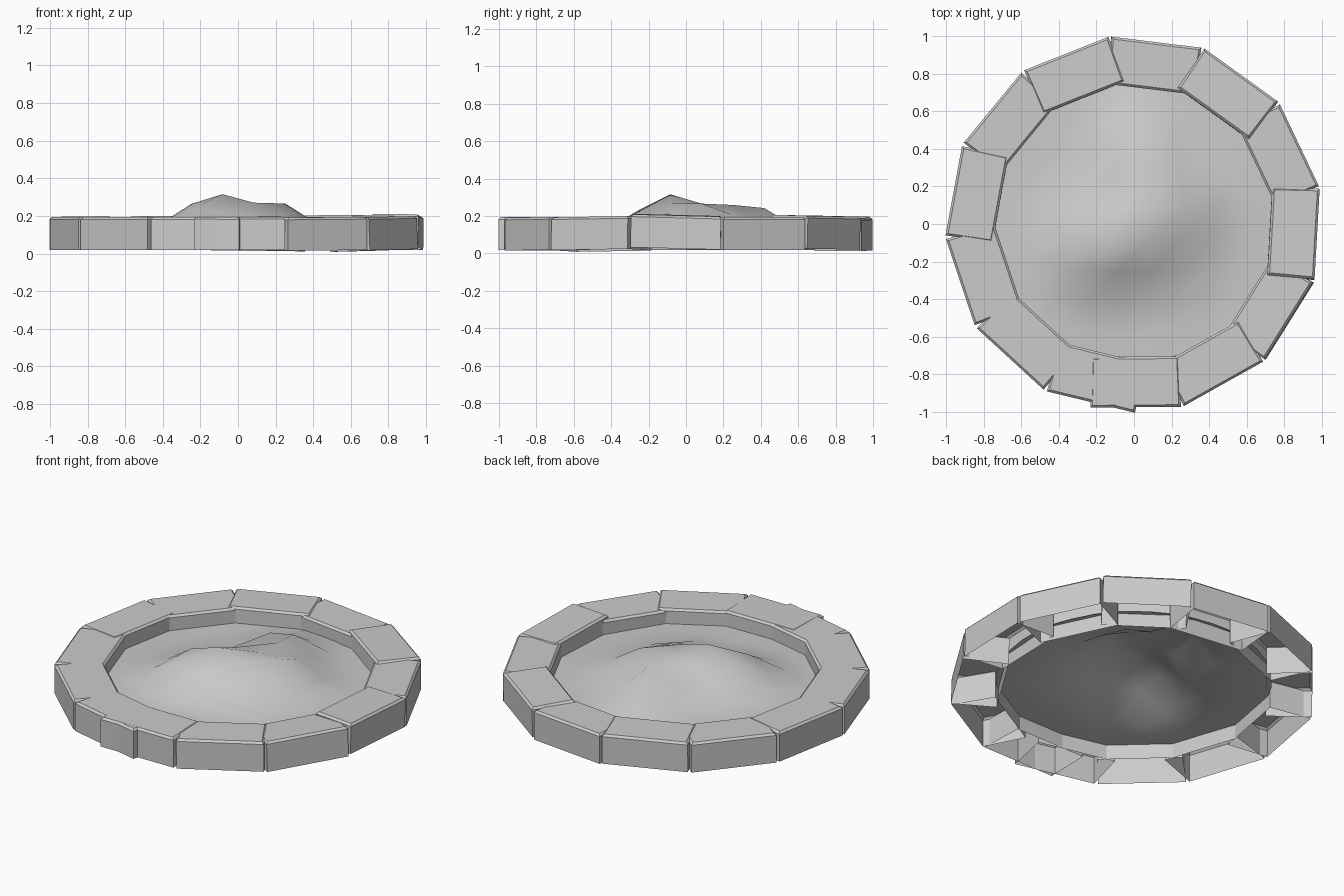
import bpy, bmesh
from math import exp, sqrt, radians
from mathutils import Matrix

if "Cube" in bpy.data.objects:
    bpy.data.objects.remove(bpy.data.objects["Cube"])

OUTER = .974                  # distance of the outer stone faces from the centre
TOP, BOTTOM, BEVEL = .194, .018, .012


def add_mesh(name, bm):
    me = bpy.data.meshes.new(name)
    bm.to_mesh(me)
    bm.free()
    ob = bpy.data.objects.new(name, me)
    bpy.context.collection.objects.link(ob)
    return ob


# Rim stone: block open underneath with a small chamfer on top.
# roll lifts one end, pitch lifts the inner edge (degrees).
def stone(name, angle, inner, lift=0, roll=0, pitch=0):
    def loop(inset, z):
        pts = []
        for sx, sy in ((1, -1), (1, 1), (-1, 1), (-1, -1)):
            half = (.241 if sx > 0 else .233) - inset
            r = OUTER - inset if sx > 0 else inner + inset
            pts.append(bm.verts.new((r, sy * half, z)))
        return pts

    bm = bmesh.new()
    bot, mid, top = loop(0, BOTTOM), loop(0, TOP - BEVEL), loop(BEVEL, TOP)
    for a, b in ((bot, mid), (mid, top)):
        for k in range(4):
            n = (k + 1) % 4
            bm.faces.new((a[k], a[n], b[n], b[k]))
    bm.faces.new(top)
    # tilt around the stone's own middle, then swing into place
    mid_r = (OUTER + inner) / 2
    m = (Matrix.Rotation(radians(angle), 4, 'Z')
         @ Matrix.Translation((mid_r, 0, .1 + lift))
         @ Matrix.Rotation(radians(roll), 4, 'X')
         @ Matrix.Rotation(radians(pitch), 4, 'Y')
         @ Matrix.Translation((-mid_r, 0, -.1)))
    bm.transform(m)
    add_mesh(name, bm)


# Two runs of evenly spaced stones; the last of one overlaps the first of the other
angles = [83 - 28.75 * i for i in range(7)] + [-103.6 - 28.95 * i for i in range(6)]
# Settled stones: index -> lift, roll, pitch
SETTLED = {0: (-.004, .5, 0), 1: (.007, -.6, 1.3), 3: (.01, -1.5, .8),
           4: (-.002, .8, -2), 5: (-.001, .4, 0), 6: (.001, 0, .3),
           10: (.002, 0, .4), 12: (.004, 0, .8)}
for i, ang in enumerate(angles):
    inner = .705 if 6 <= i <= 9 else .722
    stone(f"rim_stone_{i + 1:02d}", ang, inner, *SETTLED.get(i, (0, 0, 0)))

# Earth mound: square grid pressed into a disc, raised by soft bumps (x, y, height, width)
BUMPS = [(-.08, -.08, .20, .18), (.26, .09, .12, .12), (.09, .27, .10, .12),
         (-.27, -.2, .05, .12), (0, .44, .12, .10), (.22, -.2, .05, .13),
         (0, -.32, -.05, .10)]
bm = bmesh.new()
bmesh.ops.create_grid(bm, x_segments=9, y_segments=9, size=1)
for v in bm.verts:
    a, b = v.co.x, v.co.y
    x, y = .755 * a * sqrt(1 - b * b / 2), .755 * b * sqrt(1 - a * a / 2)
    z = .105
    for bx, by, h, w in BUMPS:
        z += h * exp(-((x - bx) ** 2 + (y - by) ** 2) / (2 * w * w))
    v.co = (x, y, z)
for f in bm.faces:
    f.smooth = True
add_mesh("earth_mound", bm)
